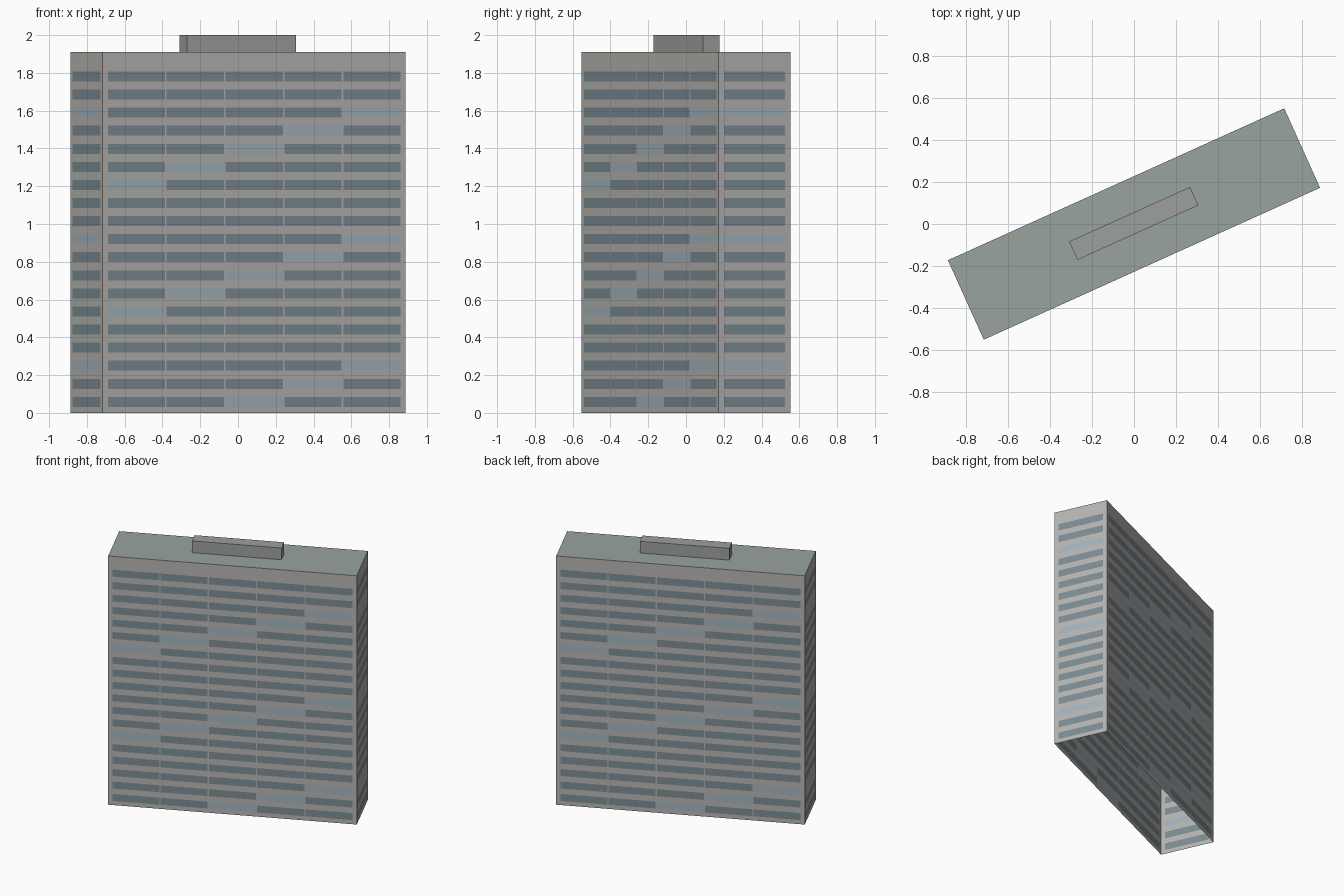
import bpy, bmesh, math
from mathutils import Vector, Matrix

if "Cube" in bpy.data.objects:
    bpy.data.objects.remove(bpy.data.objects["Cube"])

L, W, H = 1.761, 0.416, 1.91          # slab length, depth, roof height
FLOORS, STEP = 19, 0.0957             # window rows
SILL, HEAD = 0.032, 0.085             # window bottom and top within a floor
MARGIN, GAP = 0.03, 0.009             # corner pier and mullion width
ROT = Matrix.Rotation(math.atan2(0.725, 1.605), 4, 'Z')


def material(name, rgb):
    m = bpy.data.materials.new(name)
    m.diffuse_color = (*rgb, 1)
    m.use_nodes = True
    m.node_tree.nodes["Principled BSDF"].inputs["Base Color"].default_value = m.diffuse_color
    return m


concrete = material("concrete", (0.47, 0.46, 0.44))
glass = material("glass", (0.20, 0.265, 0.30))
pale_glass = material("pale_glass", (0.37, 0.45, 0.51))
roofing = material("roofing", (0.32, 0.37, 0.34))
plant_grey = material("plant_grey", (0.34, 0.35, 0.34))


def finish(name, bm, mats):
    bmesh.ops.remove_doubles(bm, verts=bm.verts, dist=1e-5)
    bm.transform(ROT)
    me = bpy.data.meshes.new(name)
    bm.to_mesh(me)
    bm.free()
    for m in mats:
        me.materials.append(m)
    ob = bpy.data.objects.new(name, me)
    bpy.context.collection.objects.link(ob)
    return ob


def wall(name, a, b, cols, first):
    """Flat facade from a to b (left to right seen from outside), cut into window bays."""
    a, b = Vector((*a, 0)), Vector((*b, 0))
    length = (b - a).length
    along = (b - a) / length
    bay = (length - 2 * MARGIN + GAP) / cols
    us, zs = [0], [0]
    for c in range(cols):
        us += [MARGIN + c * bay, MARGIN + (c + 1) * bay - GAP]
    for f in range(FLOORS):
        zs += [f * STEP + SILL, f * STEP + HEAD]
    us.append(length)
    zs.append(H)
    bm = bmesh.new()
    grid = [[bm.verts.new(a + along * u + Vector((0, 0, z))) for u in us] for z in zs]
    for j in range(len(zs) - 1):
        for i in range(len(us) - 1):
            face = bm.faces.new((grid[j][i], grid[j][i + 1],
                                 grid[j + 1][i + 1], grid[j + 1][i]))
            if i % 2 and j % 2:
                # pale panes climb diagonally and repeat every seven floors
                pale = (j // 2 - i // 2 - first) % 7 == 5
                face.material_index = 2 if pale else 1
    finish(name, bm, (concrete, glass, pale_glass))


# four facades; the underside stays open
x, y = L / 2, W / 2
wall("front_facade", (-x, -y), (x, -y), 5, 0)
wall("right_facade", (x, -y), (x, y), 1, 4)
wall("back_facade", (x, y), (-x, y), 5, 0)
wall("left_facade", (-x, y), (-x, -y), 1, 4)

# roof slab
bm = bmesh.new()
bm.faces.new([bm.verts.new((sx * x, sy * y, H))
              for sx, sy in ((-1, -1), (1, -1), (1, 1), (-1, 1))])
finish("roof", bm, (roofing,))

# rooftop plant room
bm = bmesh.new()
bmesh.ops.create_cube(bm, size=1, matrix=Matrix.Translation((0, 0.003, (H + 2) / 2))
                      @ Matrix.Diagonal((0.633, 0.096, 2 - H, 1)))
finish("plant_room", bm, (plant_grey,))
